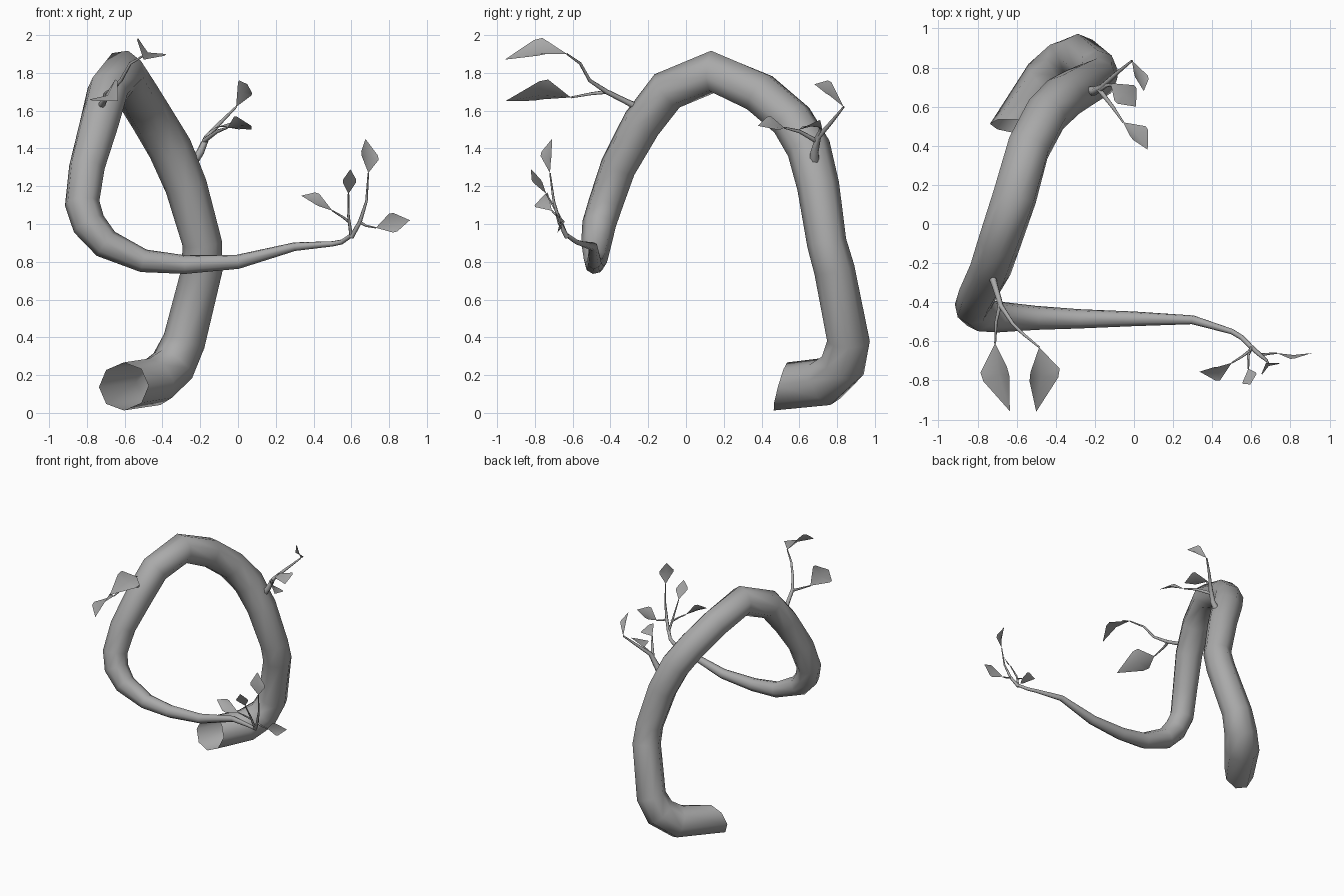
import bpy, bmesh, math
from mathutils import Vector

# Dark grey bark and leaf colour
grey = bpy.data.materials.new("dark_grey")
grey.diffuse_color = (0.4, 0.4, 0.4, 1)


def finish(name, bm, smooth=True):
    bmesh.ops.recalc_face_normals(bm, faces=bm.faces)
    me = bpy.data.meshes.new(name)
    bm.to_mesh(me)
    bm.free()
    me.materials.append(grey)
    ob = bpy.data.objects.new(name, me)
    bpy.context.collection.objects.link(ob)
    for p in me.polygons:
        p.use_smooth = smooth
    return ob


def tube(name, path, sides, first_dir=None):
    """Sweep a tapering ring along (x, y, z, radius) points."""
    bm = bmesh.new()
    pts = [Vector(p[:3]) for p in path]
    n = len(pts)
    side, prev = None, None
    for i, p in enumerate(pts):
        a = (p - pts[i - 1]).normalized() if i else Vector()
        b = (pts[i + 1] - p).normalized() if i < n - 1 else Vector()
        t = (a + b).normalized()
        if i == 0 and first_dir:
            t = Vector(first_dir).normalized()
        if side is None:
            side = t.orthogonal()
        side = (side - t * side.dot(t)).normalized()
        up = t.cross(side)
        ring = []
        for k in range(sides):
            w = 2 * math.pi * k / sides
            ring.append(bm.verts.new(p + path[i][3] * (side * math.cos(w) + up * math.sin(w))))
        if prev:
            for k in range(sides):
                m = (k + 1) % sides
                bm.faces.new((prev[k], prev[m], ring[m], ring[k]))
        prev = ring
    return finish(name, bm)


def leaf(name, base, left, right, tip):
    """Folded leaf: two halves meeting along a midrib."""
    bm = bmesh.new()
    b, l, r, t = map(Vector, (base, left, right, tip))
    mid = (b + t) * 0.3 + (l + r) * 0.2
    l2 = l * 0.76 + t * 0.24 + (l - mid) * 0.22
    r2 = r * 0.76 + t * 0.24 + (r - mid) * 0.22
    vb, vm, vt, vl, vr, vl2, vr2 = [bm.verts.new(v) for v in (b, mid, t, l, r, l2, r2)]
    for f in ((vb, vm, vl), (vl, vm, vl2), (vl2, vm, vt),
              (vb, vr, vm), (vr, vr2, vm), (vr2, vt, vm)):
        bm.faces.new(f)
    return finish(name, bm)


# Main looping vine, open at the thick end
tube("vine", [
    (-0.605, 0.50, 0.14, 0.132), (-0.44, 0.735, 0.165, 0.13), (-0.345, 0.83, 0.25, 0.122),
    (-0.285, 0.86, 0.38, 0.113),
    (-0.19, 0.785, 0.76, 0.108), (-0.19, 0.745, 0.90, 0.105), (-0.275, 0.70, 1.20, 0.112),
    (-0.36, 0.65, 1.40, 0.117), (-0.45, 0.56, 1.55, 0.115), (-0.54, 0.39, 1.695, 0.115),
    (-0.61, 0.14, 1.805, 0.116), (-0.69, -0.10, 1.705, 0.11), (-0.735, -0.235, 1.53, 0.106),
    (-0.80, -0.36, 1.30, 0.097), (-0.825, -0.425, 1.11, 0.093), (-0.79, -0.46, 1.0, 0.09),
    (-0.70, -0.475, 0.895, 0.08), (-0.50, -0.48, 0.805, 0.062), (-0.28, -0.485, 0.785, 0.05),
    (0.0, -0.485, 0.80, 0.038),
    (0.30, -0.49, 0.88, 0.023), (0.50, -0.55, 0.895, 0.014), (0.55, -0.58, 0.905, 0.013),
    (0.60, -0.63, 0.94, 0.012)], 8, (0.1, 1, -0.28))

# Twigs at the back, the front left and the thin end
twigs = {
    "back_twig": [
        [(-0.25, 0.68, 1.31, .028), (-0.2, 0.68, 1.38, .022), (-0.165, 0.70, 1.46, .016),
         (-0.09, 0.77, 1.54, .011), (-0.01, 0.835, 1.62, .006)],
        [(-0.17, 0.69, 1.45, .014), (-0.14, 0.71, 1.49, .01), (-0.11, 0.71, 1.51, .005)],
        [(-0.18, 0.69, 1.44, .014), (-0.11, 0.60, 1.49, .01), (-0.055, 0.52, 1.51, .005)]],
    "front_twig": [
        [(-0.735, -0.24, 1.61, .022), (-0.71, -0.32, 1.65, .016), (-0.68, -0.42, 1.70, .014),
         (-0.62, -0.51, 1.76, .01), (-0.57, -0.56, 1.85, .008), (-0.485, -0.63, 1.90, .005)],
        [(-0.685, -0.41, 1.70, .011), (-0.705, -0.50, 1.69, .008), (-0.71, -0.61, 1.67, .005)]],
    "end_twig": [
        [(0.60, -0.63, 0.93, .013), (0.645, -0.67, 1.01, .011), (0.68, -0.70, 1.12, .007),
         (0.69, -0.72, 1.27, .004)],
        [(0.60, -0.63, 0.93, .01), (0.585, -0.67, 1.04, .007), (0.585, -0.74, 1.16, .004)],
        [(0.59, -0.65, 1.01, .008), (0.55, -0.68, 1.04, .006), (0.50, -0.71, 1.07, .004)],
        [(0.645, -0.67, 1.01, .009), (0.68, -0.665, 0.99, .006), (0.73, -0.66, 0.98, .004)]],
}
for name, stems in twigs.items():
    for i, path in enumerate(stems):
        tube(f"{name}_{i + 1}", path, 6)

# Leaves: base, left edge, right edge, tip
leaves = {
    "back_leaf": [
        [(-0.01, 0.835, 1.62), (0.0, 0.77, 1.75), (0.07, 0.76, 1.68), (0.05, 0.68, 1.74)],
        [(-0.12, 0.72, 1.51), (0.0, 0.71, 1.55), (-0.1, 0.63, 1.52), (0.01, 0.60, 1.50)],
        [(-0.055, 0.52, 1.51), (0.06, 0.50, 1.50), (-0.02, 0.45, 1.57), (0.07, 0.38, 1.52)]],
    "front_leaf": [
        [(-0.485, -0.63, 1.90), (-0.53, -0.76, 1.985), (-0.38, -0.74, 1.90), (-0.50, -0.96, 1.87)],
        [(-0.71, -0.61, 1.67), (-0.785, -0.76, 1.66), (-0.65, -0.73, 1.765), (-0.635, -0.957, 1.65)]],
    "end_leaf": [
        [(0.69, -0.72, 1.27), (0.655, -0.77, 1.36), (0.745, -0.715, 1.34), (0.675, -0.71, 1.45)],
        [(0.585, -0.74, 1.16), (0.555, -0.81, 1.22), (0.625, -0.76, 1.22), (0.595, -0.82, 1.29)],
        [(0.50, -0.71, 1.07), (0.44, -0.80, 1.09), (0.43, -0.73, 1.16), (0.335, -0.755, 1.15)],
        [(0.73, -0.66, 0.98), (0.80, -0.69, 1.055), (0.82, -0.68, 0.955), (0.91, -0.66, 1.02)]],
}
for name, group in leaves.items():
    for i, pts in enumerate(group):
        leaf(f"{name}_{i + 1}", *pts)
